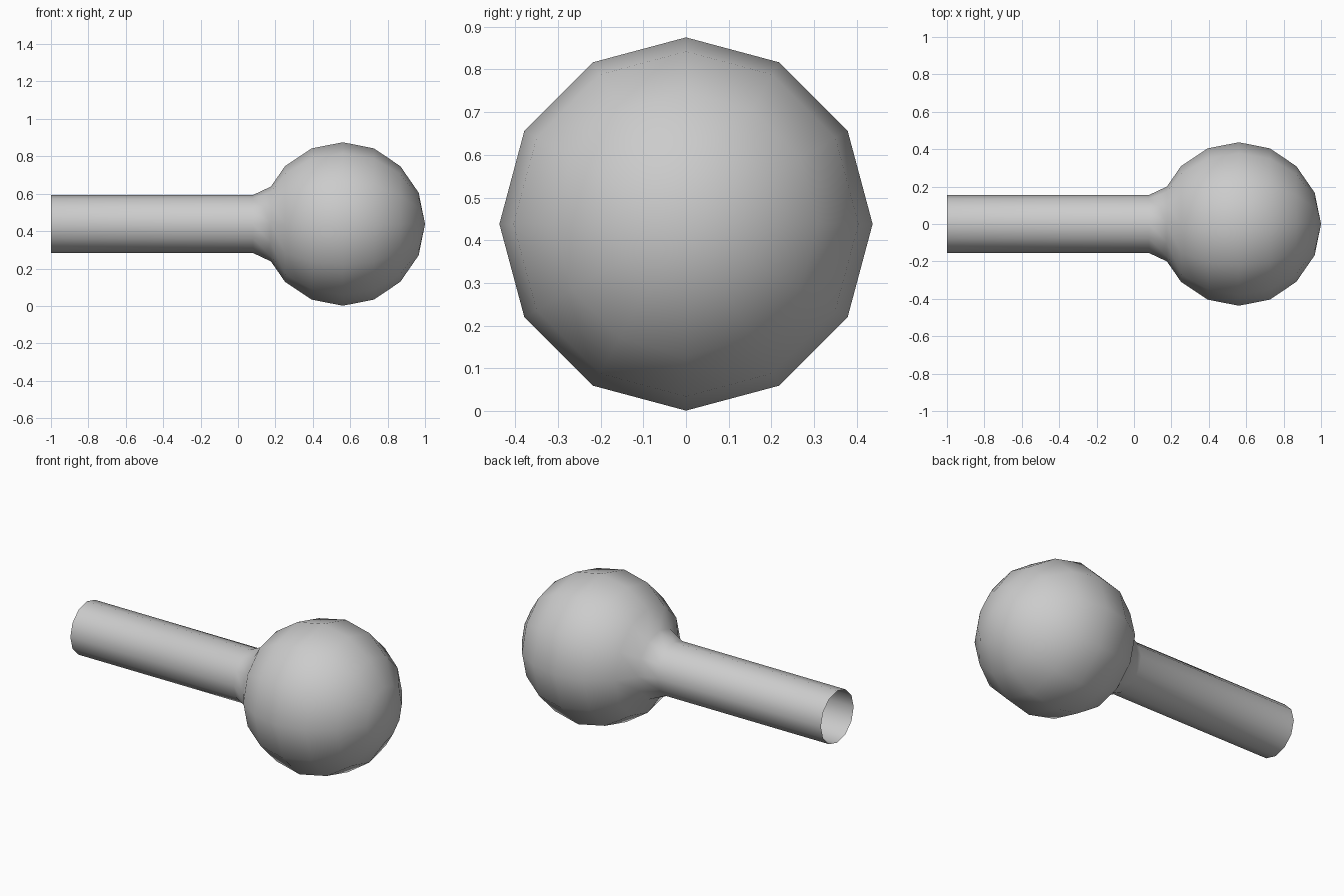
import bpy, bmesh
from math import sin, cos, tau

if "Cube" in bpy.data.objects:
    bpy.data.objects.remove(bpy.data.objects["Cube"])

SIDES = 12
AXIS_Z = 0.438

# half profile (x, radius): open shaft, flared neck, round head
profile = [(-1.0, 0.155), (0.08, 0.155), (0.176, 0.2), (0.252, 0.31),
           (0.394, 0.404), (0.56, 0.437), (0.727, 0.404), (0.868, 0.309),
           (0.966, 0.167)]
tip_x = 1.0

bm = bmesh.new()
rings = []
for x, r in profile:
    rings.append([bm.verts.new((x, r * cos(tau * i / SIDES), AXIS_Z + r * sin(tau * i / SIDES)))
                  for i in range(SIDES)])

# walls between neighbouring rings
for a, b in zip(rings, rings[1:]):
    for i in range(SIDES):
        j = (i + 1) % SIDES
        bm.faces.new((a[i], a[j], b[j], b[i]))

# closed pole of the head
tip = bm.verts.new((tip_x, 0, AXIS_Z))
for i in range(SIDES):
    bm.faces.new((rings[-1][i], rings[-1][(i + 1) % SIDES], tip))

bmesh.ops.recalc_face_normals(bm, faces=bm.faces)
# the open shell must face outward
f = min(bm.faces, key=lambda q: q.calc_center_median().x)
c = f.calc_center_median()
if f.normal.y * c.y + f.normal.z * (c.z - AXIS_Z) < 0:
    bmesh.ops.reverse_faces(bm, faces=bm.faces)
for f in bm.faces:
    f.smooth = True

mesh = bpy.data.meshes.new("ball_stud")
bm.to_mesh(mesh)
bm.free()
bpy.context.collection.objects.link(bpy.data.objects.new("ball_stud", mesh))
